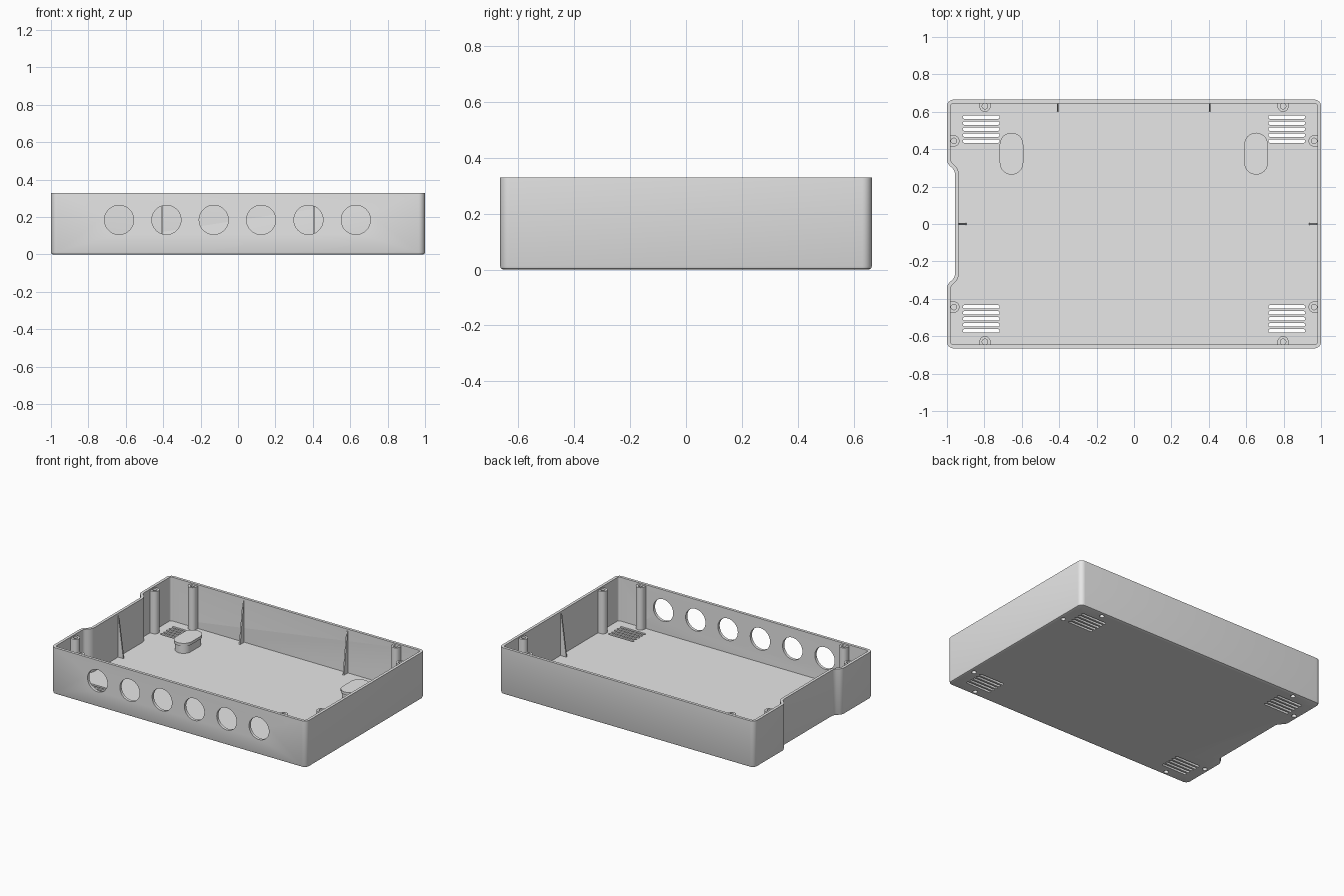
import bpy, bmesh, math
from mathutils import Vector

if "Cube" in bpy.data.objects:
    bpy.data.objects.remove(bpy.data.objects["Cube"])

HX, HY, H = 1.0, 0.665, 0.33      # half length, half width, height
WALL, FLOOR = 0.02, 0.02

grey = bpy.data.materials.new("light_grey")
grey.diffuse_color = (0.8, 0.8, 0.8, 1)
grey.use_nodes = True
grey.node_tree.nodes["Principled BSDF"].inputs["Base Color"].default_value = grey.diffuse_color


def fillet(corners, steps=6):
    """Round the corners (x, y, radius) of a counter-clockwise outline."""
    out, n = [], len(corners)
    for i, (x, y, r) in enumerate(corners):
        p = Vector((x, y))
        a = (Vector(corners[i - 1][:2]) - p).normalized()
        b = (Vector(corners[(i + 1) % n][:2]) - p).normalized()
        half = a.angle(b) / 2
        c = p + (a + b).normalized() * r / math.sin(half)
        t = r / math.tan(half)
        s, e = p + a * t - c, p + b * t - c
        turn = math.atan2(s.x * e.y - s.y * e.x, s.dot(e))
        for k in range(steps + 1):
            q = turn * k / steps
            out.append(c + Vector((s.x * math.cos(q) - s.y * math.sin(q),
                                   s.x * math.sin(q) + s.y * math.cos(q))))
    return out


def inset(pts, d):
    """Move a counter-clockwise outline inwards by d."""
    out, n = [], len(pts)
    for i, p in enumerate(pts):
        u = (p - pts[i - 1]).normalized()
        v = (pts[(i + 1) % n] - p).normalized()
        m = Vector((-u.y - v.y, u.x + v.x)).normalized()
        out.append(p + m * d / m.dot(Vector((-u.y, u.x))))
    return out


def stack(bm, rings):
    """Loft (outline, z) rings and cap both ends."""
    loops = [[bm.verts.new((p.x, p.y, z)) for p in pts] for pts, z in rings]
    n = len(loops[0])
    for lo, hi in zip(loops, loops[1:]):
        for i in range(n):
            j = (i + 1) % n
            bm.faces.new((lo[i], lo[j], hi[j], hi[i]))
    bm.faces.new(loops[0][::-1])
    bm.faces.new(loops[-1])
    return [v for loop in loops for v in loop]


def stadium(cx, cy, half_len, r, along, seg=12):
    """Slot outline: half circles of radius r joined along a direction angle."""
    pts = []
    for side in (0, 1):
        base = along + math.pi * side
        for k in range(seg + 1):
            a = base - math.pi / 2 + math.pi * k / seg
            pts.append(Vector((cx + (half_len - r) * math.cos(base) + r * math.cos(a),
                               cy + (half_len - r) * math.sin(base) + r * math.sin(a))))
    return pts


def circle(cx, cy, r, seg=32):
    return [Vector((cx + r * math.cos(math.tau * k / seg),
                    cy + r * math.sin(math.tau * k / seg))) for k in range(seg)]


def make(name, bm):
    bmesh.ops.recalc_face_normals(bm, faces=bm.faces)
    me = bpy.data.meshes.new(name)
    bm.to_mesh(me)
    bm.free()
    me.materials.append(grey)
    ob = bpy.data.objects.new(name, me)
    bpy.context.collection.objects.link(ob)
    return ob


def cut(ob, cutter):
    mod = ob.modifiers.new("cut", 'BOOLEAN')
    mod.operation, mod.solver, mod.object = 'DIFFERENCE', 'EXACT', cutter
    bpy.context.view_layer.update()
    ev = ob.evaluated_get(bpy.context.evaluated_depsgraph_get())
    me = bpy.data.meshes.new_from_object(ev)
    ob.modifiers.clear()
    ob.data = me


# Tray shell with a shallow recess in the left wall
R = 0.035
outer = fillet([(HX, -HY, R), (HX, HY, R), (-HX, HY, R),
                (-HX, 0.325, 0.05), (-0.957, 0.285, 0.05),
                (-0.957, -0.285, 0.05), (-HX, -0.325, 0.05), (-HX, -HY, R)])
bm = bmesh.new()
stack(bm, [(inset(outer, 0.012), 0), (inset(outer, 0.0035), 0.0035), (outer, 0.012),
           (outer, H), (inset(outer, WALL), H), (inset(outer, WALL), FLOOR)])
tray = make("tray", bm)

# Screw post places: x, y and direction to the wall
posts = []
for sx in (-1, 1):
    for sy in (-1, 1):
        posts.append((sx * 0.797, sy * 0.63, Vector((0, sy))))
        posts.append((sx * 0.963, sy * 0.444, Vector((sx, 0))))

# Cutter: round front openings, floor vents and screw holes
bm = bmesh.new()
for i in range(6):
    vs = stack(bm, [(circle(0, 0, 0.078, 48), -0.04), (circle(0, 0, 0.078, 48), 0.04)])
    for v in vs:
        x, y, z = v.co
        v.co = (x - 0.003 + (i - 2.5) * 0.2532, z - HY, y + 0.185)
for sx in (-1, 1):
    for sy in (-1, 1):
        for k in range(5):
            slot = stadium(sx * 0.817, sy * (0.443 + k * 0.032), 0.099, 0.009, 0, 6)
            stack(bm, [(slot, -0.05), (slot, 0.06)])
for x, y, d in posts:
    for r, z0, z1 in ((0.016, -0.02, 0.06), (0.015, 0.18, 0.4)):
        stack(bm, [(circle(x, y, r, 20), z0), (circle(x, y, r, 20), z1)])
cutter = make("hole_cutter", bm)
cutter.hide_render = True
cut(tray, cutter)
parts = [tray]

# Screw posts, rounded inwards and merged into the wall
for i, (x, y, d) in enumerate(posts):
    reach = (0.99 - abs(x)) if d.x else (HY - 0.01 - abs(y))
    a = math.atan2(d.y, d.x)
    pts = []
    for k in range(15):
        q = a + math.pi / 2 + math.pi * k / 14
        pts.append(Vector((x + 0.03 * math.cos(q), y + 0.03 * math.sin(q))))
    pts += [pts[-1] + d * reach, pts[0] + d * reach]
    bm = bmesh.new()
    stack(bm, [(pts, 0.01), (pts, 0.32)])
    post = make(f"screw_post_{i + 1}", bm)
    cut(post, cutter)
    parts.append(post)
bpy.data.objects.remove(cutter)

# Tapered stiffening ribs: wall point and inward direction
for i, (x, y, dx, dy) in enumerate([(-0.408, 0.65, 0, -1), (0.405, 0.65, 0, -1),
                                    (-0.945, 0, 1, 0), (0.985, 0, -1, 0)]):
    bm = bmesh.new()
    side = Vector((-dy, dx, 0)) * 0.005
    base, inward = Vector((x, y, 0)), Vector((dx, dy, 0))
    prof = [(0, 0.015), (0.05, 0.015), (0.01, 0.315), (0, 0.315)]
    rows = [[bm.verts.new(base + inward * u + Vector((0, 0, z)) + side * s)
             for u, z in prof] for s in (-1, 1)]
    bm.faces.new(rows[0])
    bm.faces.new(rows[1][::-1])
    for k in range(4):
        j = (k + 1) % 4
        bm.faces.new((rows[0][k], rows[0][j], rows[1][j], rows[1][k]))
    parts.append(make(f"wall_rib_{i + 1}", bm))

# Oblong floor pads with a slightly wider cap
for name, x in (("left_pad", -0.655), ("right_pad", 0.653)):
    cap = stadium(x, 0.376, 0.112, 0.063, math.pi / 2)
    stem = inset(cap, 0.008)
    bm = bmesh.new()
    stack(bm, [(stem, 0.01), (stem, 0.075), (cap, 0.075), (cap, 0.095)])
    parts.append(make(name, bm))

# Smooth the curved walls, keep the edges crisp
bpy.ops.object.select_all(action='DESELECT')
for ob in parts:
    ob.select_set(True)
bpy.context.view_layer.objects.active = tray
bpy.ops.object.shade_smooth_by_angle(angle=math.radians(30))
